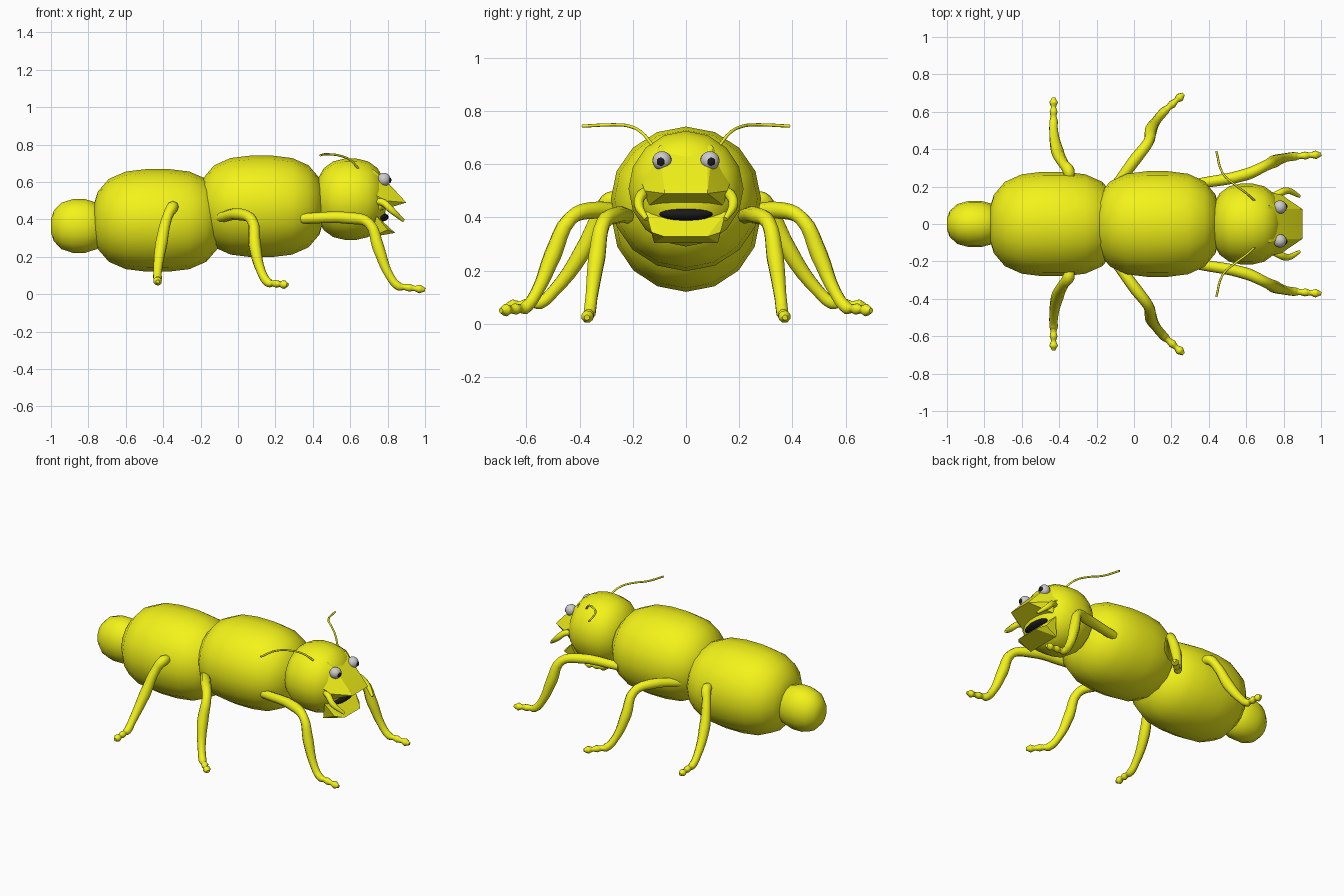
import bpy, bmesh
from math import sin, cos, pi, radians
from mathutils import Vector

if "Cube" in bpy.data.objects:
    bpy.data.objects.remove(bpy.data.objects["Cube"])


def material(name, rgb):
    m = bpy.data.materials.new(name)
    m.diffuse_color = (*rgb, 1)
    m.use_nodes = True
    m.node_tree.nodes["Principled BSDF"].inputs["Base Color"].default_value = m.diffuse_color
    return m


yellow = material("yellow", (0.9, 0.9, 0.01))
black = material("black", (0.01, 0.01, 0.01))


def finish(ob, mat, angle):
    bpy.context.collection.objects.link(ob)
    if mat:
        ob.data.materials.append(mat)
    bpy.ops.object.select_all(action='DESELECT')
    bpy.context.view_layer.objects.active = ob
    ob.select_set(True)
    if ob.type == 'CURVE':
        bpy.ops.object.convert(target='MESH')
    bpy.ops.object.shade_smooth_by_angle(angle=radians(angle))


def from_bmesh(name, bm, mat, angle=60):
    bmesh.ops.recalc_face_normals(bm, faces=bm.faces)
    me = bpy.data.meshes.new(name)
    bm.to_mesh(me)
    bm.free()
    finish(bpy.data.objects.new(name, me), mat, angle)


def body_part(name, x0, x1, z, ry, rz, power=2.8, steps=9, n=16):
    """Boxy ellipsoid lofted along x between x0 and x1."""
    bm = bmesh.new()
    loops = []
    for k in range(steps + 1):
        t = -0.985 * cos(pi * k / steps)
        r = (1 - abs(t) ** power) ** (1 / power)
        x = (x0 + x1) / 2 + t / 0.985 * (x1 - x0) / 2
        loops.append([bm.verts.new((x, ry * r * sin(2 * pi * i / n), z + rz * r * cos(2 * pi * i / n)))
                      for i in range(n)])
    for a, b in zip(loops, loops[1:]):
        for i in range(n):
            j = (i + 1) % n
            bm.faces.new((a[i], a[j], b[j], b[i]))
    bm.faces.new(loops[0])
    bm.faces.new(loops[-1])
    from_bmesh(name, bm, yellow)


def hull(name, half):
    """Faceted convex piece from points mirrored across y."""
    bm = bmesh.new()
    for x, y, z in half:
        for s in (1, -1):
            bm.verts.new((x, s * y, z))
    bmesh.ops.convex_hull(bm, input=bm.verts)
    from_bmesh(name, bm, yellow, 20)


def tube(name, pts, radii, side):
    """Round limb through points with one radius each."""
    cu = bpy.data.curves.new(name, 'CURVE')
    cu.dimensions = '3D'
    cu.bevel_depth = 1
    cu.bevel_resolution = 2
    cu.resolution_u = 4
    cu.use_fill_caps = True
    sp = cu.splines.new('BEZIER')
    sp.bezier_points.add(len(pts) - 1)
    for p, (x, y, z), r in zip(sp.bezier_points, pts, radii):
        p.co = (x, side * y, z)
        p.radius = r
        p.handle_left_type = p.handle_right_type = 'AUTO'
    finish(bpy.data.objects.new(name, cu), yellow, 60)


def leg(name, pts, side):
    """Thigh and shin through pts; the foot is a row of knuckles from ankle to toe."""
    ankle, toe = Vector(pts[-2]), Vector(pts[-1])
    foot = [.024, .016, .022, .014, .024, .01]
    steps = [ankle.lerp(toe, i / 5) for i in range(6)]
    tube(name, pts[:-2] + steps, [.028, .032, .028, .034, .024] + foot, side)


def ball(name, loc, scale, mat):
    bm = bmesh.new()
    bmesh.ops.create_uvsphere(bm, u_segments=20, v_segments=12, radius=1)
    bmesh.ops.scale(bm, vec=scale, verts=bm.verts)
    bmesh.ops.translate(bm, vec=loc, verts=bm.verts)
    from_bmesh(name, bm, mat)


# Body segments
body_part("tail_tip", -1, -.7, .365, .125, .145, 2.4, 7)
body_part("abdomen", -.77, -.09, .395, .28, .275)
body_part("thorax", -.205, .455, .47, .283, .272)
body_part("head", .415, .79, .508, .217, .218, 2.5)

# Mouth
hull("upper_lip", [(.72, .1, .67), (.72, .17, .54), (.77, .08, .63), (.79, .155, .5),
                   (.9, .08, .49), (.75, .14, .445)])
hull("lower_lip", [(.71, .12, .305), (.74, .15, .42), (.77, .1, .385),
                   (.8, .13, .345), (.84, .08, .328)])
ball("mouth_opening", (.765, 0, .412), (.04, .1, .024), black)

# Paths on the +y side: shoulder, thigh, knee, shin, lower shin, ankle, toe
legs = {
    "front_leg": [(.34, .215, .405), (.6, .265, .407), (.7, .31, .38), (.75, .335, .25),
                  (.81, .355, .1), (.86, .362, .042), (1, .372, .024)],
    "middle_leg": [(-.1, .2, .41), (.01, .35, .427), (.075, .435, .395), (.09, .5, .26),
                   (.125, .56, .12), (.165, .605, .06), (.265, .695, .05)],
    "rear_leg": [(-.345, .25, .465), (-.35, .285, .465), (-.375, .32, .42), (-.41, .39, .27),
                 (-.43, .5, .12), (-.43, .55, .078), (-.43, .675, .068)],
}
antenna = [(.645, .125, .67), (.6, .165, .718), (.54, .21, .742), (.475, .27, .748), (.44, .39, .743)]
mandible = [(.73, .14, .5), (.78, .165, .487), (.82, .178, .45), (.885, .148, .393)]

# Paired parts
for side, label in ((1, "left"), (-1, "right")):
    for name, pts in legs.items():
        leg(f"{name}_{label}", pts, side)
    tube(f"antenna_{label}", antenna, [.006] * 5, side)
    tube(f"mandible_{label}", mandible, [.018, .02, .019, .009], side)
    ball(f"eye_{label}", (.78, side * .09, .613), (.036,) * 3, None)
    ball(f"pupil_{label}", (.809, side * .094, .61), (.011, .016, .016), black)
